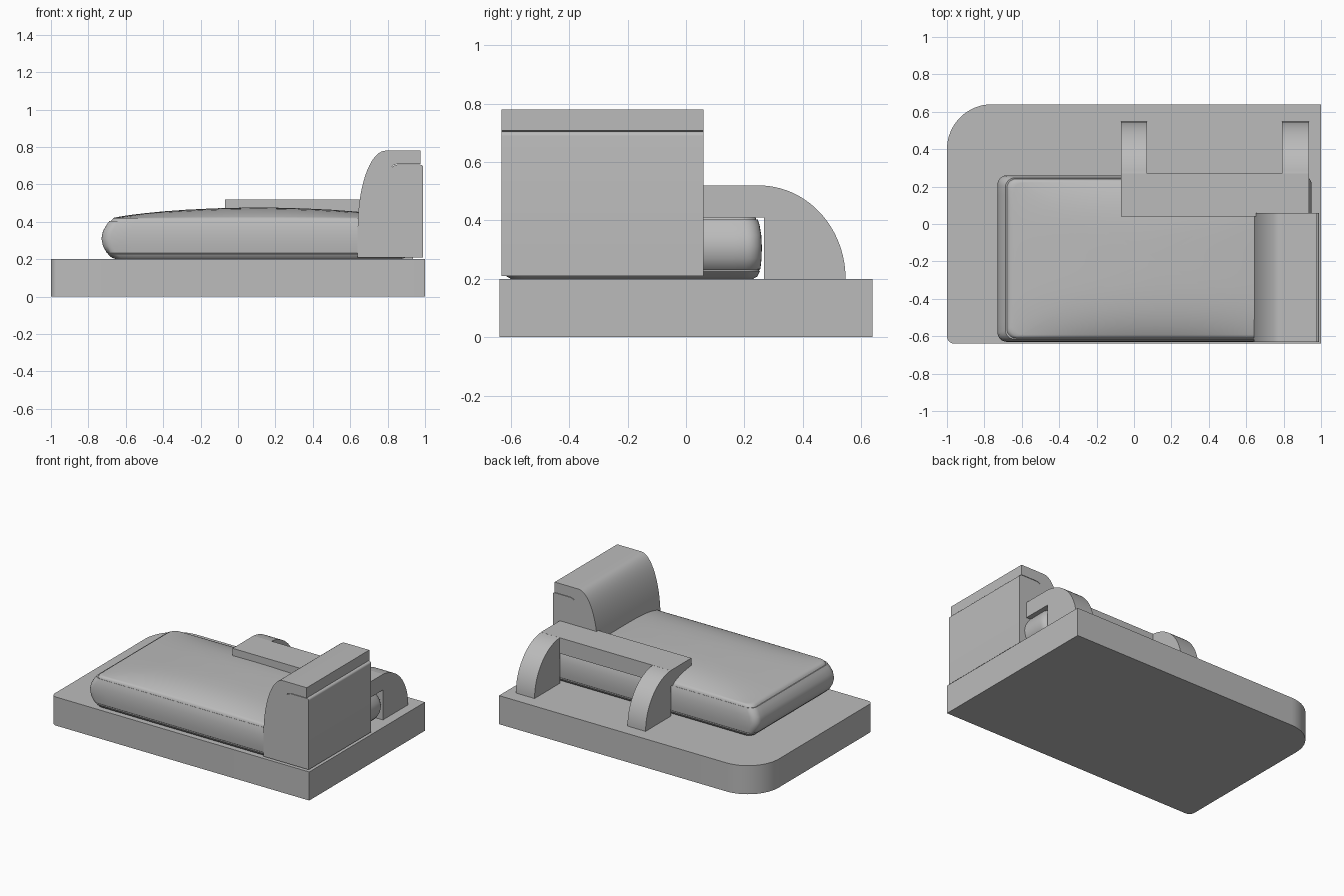
import bpy, bmesh, math

if "Cube" in bpy.data.objects:
    bpy.data.objects.remove(bpy.data.objects["Cube"])

grey = bpy.data.materials.new("plain grey")
grey.use_nodes = True
grey.diffuse_color = (0.5, 0.5, 0.5, 1)
grey.node_tree.nodes["Principled BSDF"].inputs["Base Color"].default_value = (0.5, 0.5, 0.5, 1)


def finish(bm, name, angle=30):
    bmesh.ops.recalc_face_normals(bm, faces=bm.faces)
    mesh = bpy.data.meshes.new(name)
    bm.to_mesh(mesh)
    bm.free()
    mesh.materials.append(grey)
    obj = bpy.data.objects.new(name, mesh)
    bpy.context.collection.objects.link(obj)
    bpy.ops.object.select_all(action='DESELECT')
    obj.select_set(True)
    bpy.context.view_layer.objects.active = obj
    bpy.ops.object.shade_smooth_by_angle(angle=math.radians(angle))
    return obj


def arc(cx, cy, rx, ry, start, end, steps=16):
    angles = [math.radians(start + (end - start) * i / steps) for i in range(steps + 1)]
    return [(cx + rx * math.cos(a), cy + ry * math.sin(a)) for a in angles]


def prism(name, profile, axis, low, high):
    """Extrude a 2D profile along one axis."""
    bm = bmesh.new()

    def place(a, b, t):
        return {'x': (t, a, b), 'y': (a, t, b), 'z': (a, b, t)}[axis]

    face = bm.faces.new([bm.verts.new(place(a, b, low)) for a, b in profile])
    out = bmesh.ops.extrude_face_region(bm, geom=[face])
    verts = [g for g in out['geom'] if isinstance(g, bmesh.types.BMVert)]
    bmesh.ops.translate(bm, verts=verts, vec=place(0, 0, high - low))
    return finish(bm, name)


# Platform with one large and one small rounded corner
platform = ([(1, -0.64), (1, 0.64)] + arc(-0.76, 0.40, 0.24, 0.24, 90, 180)
            + arc(-0.96, -0.60, 0.04, 0.04, 180, 270, 6))
prism("platform", platform, 'z', 0, 0.2)

# Headboard with a curved inner side and a thin slit under its cap
headboard = ([(0.99, 0.21), (0.64, 0.21)] + arc(0.79, 0.36, 0.15, 0.42, 180, 90, 20)
             + [(0.975, 0.78), (0.975, 0.708), (0.85, 0.708), (0.83, 0.702), (0.818, 0.69),
                (0.834, 0.699), (0.85, 0.705)]
             + arc(0.975, 0.69, 0.015, 0.015, 90, 0, 5))
prism("headboard", headboard, 'y', -0.632, 0.06)

# Backrest rail resting on the mattress, carried by two curved legs
prism("backrest_rail", [(0.04, 0.41), (0.27, 0.41), (0.27, 0.52), (0.04, 0.52)], 'x', -0.07, 0.935)
leg = [(0.268, 0.2), (0.268, 0.52)] + arc(0.25, 0.2, 0.297, 0.32, 86, 0, 24)
for name, low, high in (("backrest_leg_right", -0.07, 0.07), ("backrest_leg_left", 0.79, 0.935)):
    prism(name, leg, 'x', low, high)

# Mattress: stacked rounded rectangles, then shrinking rings over a domed top
CX, CY, HX, HY = 0.11, -0.185, 0.84, 0.445


def outline(hx, hy, radius=0.05):
    points = []
    for sx, sy, start in ((1, 1, 0), (-1, 1, 90), (-1, -1, 180), (1, -1, 270)):
        points += arc(sx * (hx - radius), sy * (hy - radius), radius, radius, start, start + 90, 6)
    dense = []
    for i, (x, y) in enumerate(points):
        nx, ny = points[(i + 1) % len(points)]
        parts = 16 if math.hypot(nx - x, ny - y) > 0.3 else 1
        dense += [(x + (nx - x) * k / parts, y + (ny - y) * k / parts) for k in range(parts)]
    return dense


bm = bmesh.new()
rings = []
side = [(0.08, 0.03, 0.2), (0.055, 0.016, 0.208), (0.035, 0.007, 0.226), (0.036, 0.01, 0.23),
        (0.028, 0.005, 0.234), (0.008, 0.001, 0.27), (0, 0, 0.31), (0.008, 0.002, 0.35),
        (0.028, 0.008, 0.385), (0.042, 0.014, 0.404), (0.05, 0.019, 0.402), (0.056, 0.022, 0.412)]
for ix, iy, z in side:
    rings.append([bm.verts.new((CX + x, CY + y, z)) for x, y in outline(HX - ix, HY - iy)])
top = outline(HX - 0.056, HY - 0.022)
for s in (0.985, 0.96, 0.92, 0.86, 0.77, 0.65, 0.5, 0.3, 0.1):
    ring = []
    for x, y in top:
        u, v = x * s / (HX - 0.056), y * s / (HY - 0.022)
        z = 0.418 + 0.058 * (1 - u * u) ** 0.8 * (1 - v ** 4)
        ring.append(bm.verts.new((CX + x * s, CY + y * s, z)))
    rings.append(ring)
for a, b in zip(rings, rings[1:]):
    for i in range(len(a)):
        j = (i + 1) % len(a)
        bm.faces.new((a[i], a[j], b[j], b[i]))
bm.faces.new(rings[0])
bm.faces.new(rings[-1])
finish(bm, "mattress", 40)
